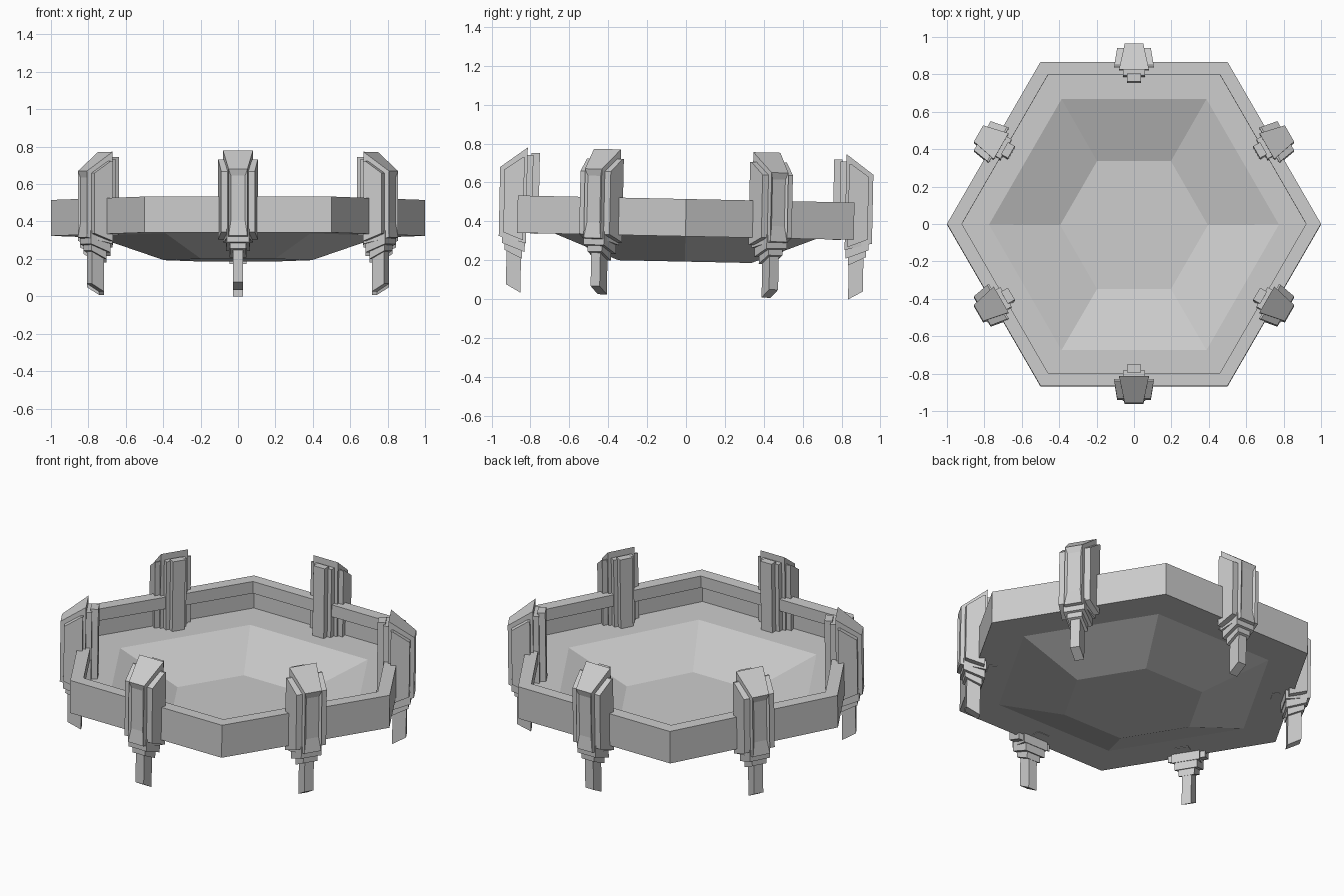
import bpy, bmesh
from math import radians, cos, sin, pi
from mathutils import Matrix, Vector

if "Cube" in bpy.data.objects:
    bpy.data.objects.remove(bpy.data.objects["Cube"])

# Whole model leans about a degree towards the back
TILT = (Matrix.Translation((0, 0, 0.47)) @ Matrix.Rotation(radians(-1.2), 4, 'X')
        @ Matrix.Translation((0, 0, -0.47)))


def finish(name, bm, matrix=TILT):
    bm.transform(matrix)
    me = bpy.data.meshes.new(name)
    bm.to_mesh(me)
    bm.free()
    ob = bpy.data.objects.new(name, me)
    bpy.context.collection.objects.link(ob)
    return ob


def hex_basin():
    # Lip, outer wall, flat ledge and sunken floor as rings (radius, height)
    rings = [(0.92, 0.445), (0.92, 0.515), (1.0, 0.515), (1.0, 0.323),
             (0.775, 0.323), (0.395, 0.193)]
    bm = bmesh.new()
    loops = [[bm.verts.new((r * cos(i * pi / 3), r * sin(i * pi / 3), z))
              for i in range(6)] for r, z in rings]
    for a, b in zip(loops, loops[1:]):
        for i in range(6):
            j = (i + 1) % 6
            bm.faces.new((a[i], b[i], b[j], a[j]))
    bm.faces.new(loops[-1][::-1])
    finish("hex_basin", bm)


def prism(bm, profile, w_out, w_in):
    # Side profile (radius, height) given width, tapering towards the outside
    r0, r1 = min(p[0] for p in profile), max(p[0] for p in profile)
    sides = []
    for s in (-1, 1):
        sides.append([bm.verts.new((r, s * (w_in + (w_out - w_in) * (r - r0) / (r1 - r0)), z))
                      for r, z in profile])
    a, b = sides
    n = len(a)
    faces = [bm.faces.new(a), bm.faces.new(b[::-1])]
    for i in range(n):
        j = (i + 1) % n
        faces.append(bm.faces.new((a[j], a[i], b[i], b[j])))
    bmesh.ops.recalc_face_normals(bm, faces=faces)
    return faces


def slab(r_out, r_in, top, bot_out, bot_in):
    return [(r_out, bot_out), (r_out, top), (r_in, top), (r_in, bot_in)]


def pod():
    parts = {}
    # Main housing with slanted top and recessed outer panel
    bm = bmesh.new()
    faces = prism(bm, [(0.96, 0.305), (0.96, 0.66), (0.82, 0.763), (0.82, 0.27)], 0.05, 0.08)
    front = max(faces, key=lambda f: f.calc_center_median().x)
    bmesh.ops.inset_region(bm, faces=[front], thickness=0.017, depth=0)
    for v in front.verts:
        v.co.z = 0.625 if v.co.z > 0.5 else 0.385
        v.co.x -= 0.01
    parts["pod_housing"] = bm
    # Side cheeks
    bm = bmesh.new()
    prism(bm, [(0.937, 0.325), (0.937, 0.648), (0.845, 0.713), (0.835, 0.713), (0.835, 0.285)],
          0.09, 0.107)
    parts["pod_cheeks"] = bm
    # Inner backing and clamp column
    bm = bmesh.new()
    prism(bm, slab(0.84, 0.79, 0.725, 0.323, 0.323), 0.06, 0.06)
    prism(bm, slab(0.80, 0.757, 0.735, 0.32, 0.32), 0.037, 0.037)
    parts["pod_clamp"] = bm
    # Stepped collars under the housing
    bm = bmesh.new()
    prism(bm, slab(0.942, 0.825, 0.34, 0.27, 0.225), 0.06, 0.065)
    prism(bm, slab(0.93, 0.838, 0.30, 0.235, 0.19), 0.042, 0.045)
    parts["pod_collar"] = bm
    # Leg with slanted foot
    bm = bmesh.new()
    prism(bm, slab(0.918, 0.843, 0.25, 0.058, 0.016), 0.027, 0.027)
    parts["leg"] = bm
    return parts


hex_basin()
for k in range(6):
    turn = Matrix.Rotation(radians(30 + 60 * k), 4, 'Z')
    for part, bm in pod().items():
        finish(f"{part}_{k + 1}", bm, TILT @ turn)
